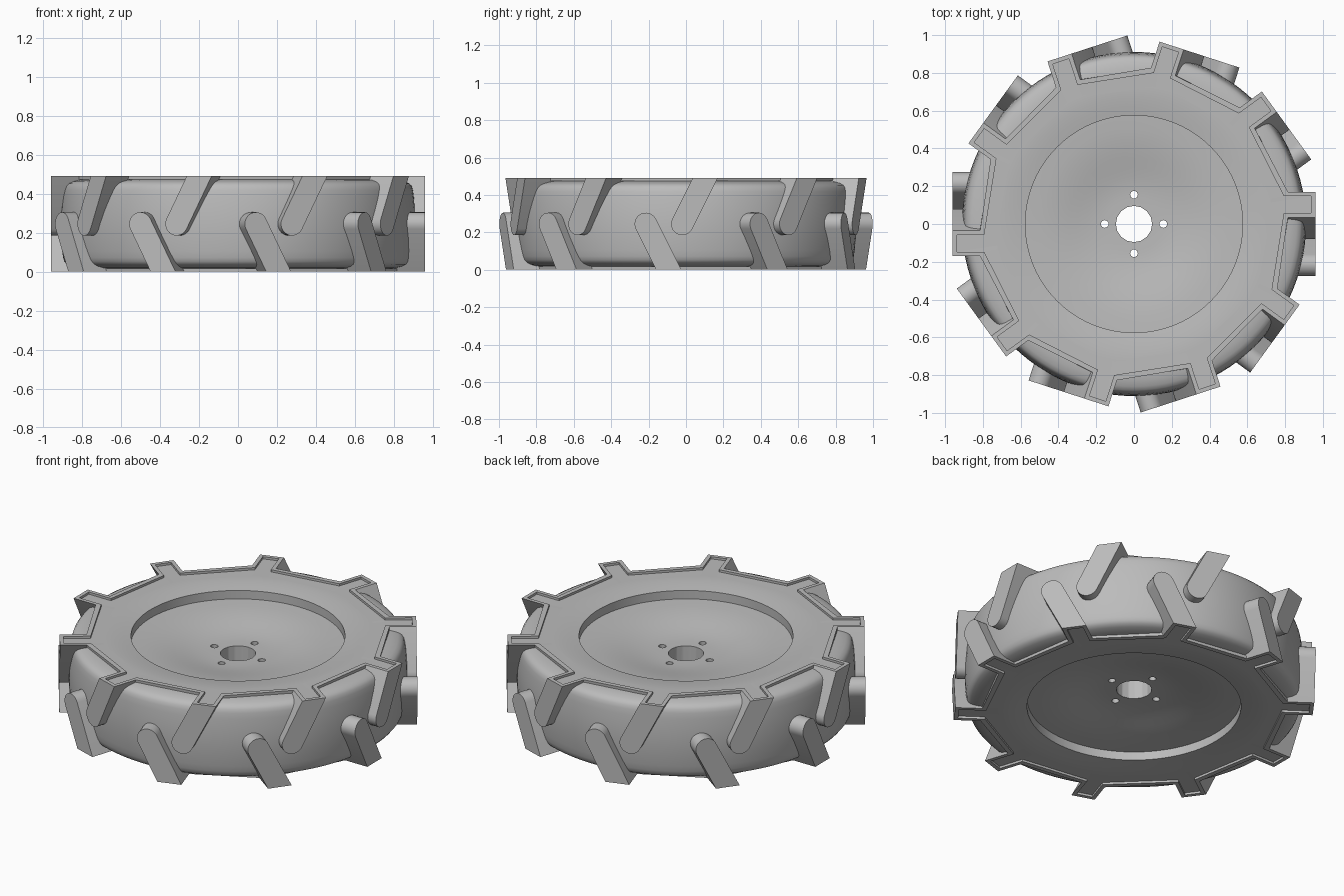
import bpy, bmesh, math
from mathutils import Matrix, Vector

cube = bpy.data.objects.get("Cube")
if cube:
    bpy.data.objects.remove(cube, do_unlink=True)

HEIGHT = 0.49
MID = HEIGHT / 2
LUGS = 10
LUG_OUT = 0.96          # outer face of the lugs
HALF_W = 0.06           # half width of a lug
SLOPE = 0.5             # sideways drift of a lug per unit height
LUG_TOP = 0.474         # underside of the lip
FLOOR = 0.477           # sidewall level inside the raised lip

grey = bpy.data.materials.new("plain_grey")
grey.use_nodes = True
grey.diffuse_color = (0.5, 0.5, 0.5, 1)
grey.node_tree.nodes["Principled BSDF"].inputs["Base Color"].default_value = (0.5, 0.5, 0.5, 1)


def finish(name, bm):
    """Turn a bmesh into a coloured object."""
    bmesh.ops.recalc_face_normals(bm, faces=bm.faces)
    mesh = bpy.data.meshes.new(name)
    bm.to_mesh(mesh)
    bm.free()
    mesh.materials.append(grey)
    ob = bpy.data.objects.new(name, mesh)
    bpy.context.collection.objects.link(ob)
    return ob


def smooth(ob):
    bpy.ops.object.select_all(action='DESELECT')
    ob.select_set(True)
    bpy.context.view_layer.objects.active = ob
    bpy.ops.object.shade_smooth_by_angle(angle=math.radians(30))


def bridge(bm, loops):
    """Skin a list of closed loops that have equal point counts."""
    rows = [[bm.verts.new(p) for p in loop] for loop in loops]
    for a, b in zip(rows, rows[1:]):
        for i in range(len(a)):
            j = (i + 1) % len(a)
            bm.faces.new((a[i], a[j], b[j], b[i]))
    return rows


def flip(p, bottom):
    return Vector((p[0], p[1], HEIGHT - p[2] if bottom else p[2]))


# Tyre carcass and dished wheel: upper half profile, mirrored and revolved
half = [(0.05, 0.355), (0.15, 0.356), (0.2, 0.359), (0.25, 0.366), (0.3, 0.375),
        (0.35, 0.385), (0.4, 0.394), (0.45, 0.401), (0.5, 0.406), (0.575, 0.41),
        (0.575, 0.46), (0.62, 0.467), (0.67, 0.473), (0.72, 0.476), (0.76, 0.4755),
        (0.8, 0.474), (0.83, 0.47), (0.86, 0.462), (0.88, 0.452), (0.891, 0.438),
        (0.897, 0.418), (0.902, 0.385), (0.908, 0.32), (0.911, MID)]
profile = half + [(r, HEIGHT - z) for r, z in reversed(half[:-1])]
SEG = 96
bm = bmesh.new()
loops = [[(r * math.cos(math.tau * i / SEG), r * math.sin(math.tau * i / SEG), z)
          for i in range(SEG)] for r, z in profile]
bridge(bm, loops + loops[:1])
bmesh.ops.remove_doubles(bm, verts=bm.verts, dist=1e-5)
body = finish("tyre_and_wheel", bm)

# Centre bore and four bolt holes
bm = bmesh.new()
holes = [(0, 0, 0.096)]
holes += [(0.155 * math.cos(a), 0.155 * math.sin(a), 0.02)
          for a in (k * math.pi / 2 for k in range(4))]
for x, y, r in holes:
    bmesh.ops.create_cone(bm, cap_ends=True, segments=16, radius1=r, radius2=r, depth=1,
                          matrix=Matrix.Translation((x, y, MID)))
cutter = finish("hole_cutter", bm)
cutter.hide_render = True
mod = body.modifiers.new("holes", 'BOOLEAN')
mod.operation = 'DIFFERENCE'
mod.solver = 'EXACT'
mod.object = cutter
bpy.context.view_layer.objects.active = body
bpy.ops.object.modifier_apply(modifier=mod.name)
bpy.data.objects.remove(cutter, do_unlink=True)
smooth(body)

LEAN = math.atan(SLOPE)
ACROSS = HALF_W / math.cos(LEAN)    # half width of a lug measured level


def side_outline(centre, edge):
    """Ten-sided sidewall outline with a tab at every lug, pulled in by edge."""
    w = ACROSS - edge
    tab = [(0.815 - edge, centre - w), (LUG_OUT - edge, centre - w),
           (LUG_OUT - edge, centre + w), (0.815 - edge, centre + w)]
    return [Matrix.Rotation(math.tau * k / LUGS, 3, 'Z') @ Vector((x, y, 0))
            for k in range(LUGS) for x, y in tab]


for label, bottom, tip_y in (("upper", False, -0.02), ("lower", True, -0.215)):
    # Sidewall plate with a raised lip around its edge
    lug_y = tip_y + SLOPE * (LUG_TOP - MID)
    rim_y = tip_y + SLOPE * (HEIGHT - MID)
    inner = side_outline(rim_y, 0.022)
    ring = [p.normalized() * 0.73 for p in inner]
    levels = [(side_outline(lug_y, 0), LUG_TOP), (side_outline(rim_y, 0), HEIGHT),
              (inner, HEIGHT), (inner, FLOOR), (ring, 0.4758)]
    bm = bmesh.new()
    bridge(bm, [[flip((p.x, p.y, z), bottom) for p in loop] for loop, z in levels])
    plate = finish(label + "_sidewall_lip", bm)
    # An open sheet needs its outward side set from the lip top
    top = max(plate.data.polygons, key=lambda f: f.center.z * (-1 if bottom else 1))
    if (top.normal.z > 0) == bottom:
        plate.data.flip_normals()

    # Slanted lugs with a rounded end at the middle of the tread
    section = [(lug_y + ACROSS, LUG_TOP), (lug_y - ACROSS, LUG_TOP)]
    for i in range(13):
        a = math.pi - LEAN + math.pi * i / 12
        section.append((tip_y + HALF_W * math.cos(a), MID + HALF_W * math.sin(a)))
    bm = bmesh.new()
    for k in range(LUGS):
        turn = Matrix.Rotation(math.tau * k / LUGS, 3, 'Z')
        rows = bridge(bm, [[turn @ flip((x, y, z), bottom) for y, z in section]
                           for x in (0.79, LUG_OUT)])
        for row in rows:
            bm.faces.new(row)
    smooth(finish(label + "_tread_lugs", bm))
